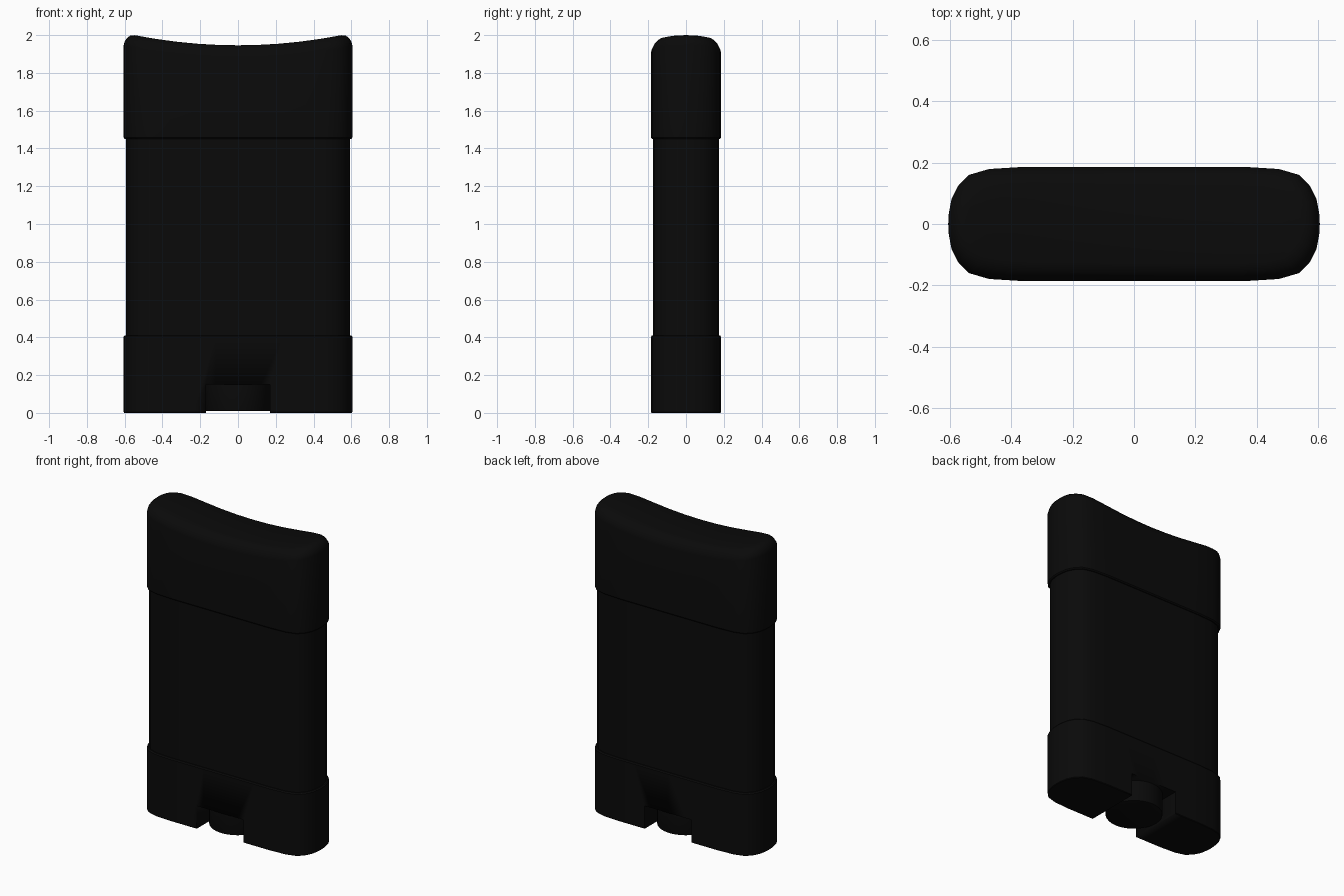
import bpy, bmesh, math

if "Cube" in bpy.data.objects:
    bpy.data.objects.remove(bpy.data.objects["Cube"])

black = bpy.data.materials.new("black_plastic")
black.diffuse_color = (0.003, 0.003, 0.003, 1)
black.use_nodes = True
black.node_tree.nodes["Principled BSDF"].inputs["Base Color"].default_value = black.diffuse_color

# quarter of the rounded cross-section, from the side (x max) to the middle
QUARTER = [(0.605, 0), (0.603, 0.035), (0.594, 0.082), (0.572, 0.125), (0.537, 0.16),
           (0.472, 0.179), (0.36, 0.186), (0.24, 0.186), (0.12, 0.186), (0, 0.186)]
HALF = QUARTER + [(-x, y) for x, y in QUARTER[-2::-1]]
OUTLINE = HALF + [(x, -y) for x, y in HALF[-2:0:-1]]
N, H = len(OUTLINE), len(HALF) - 1


def finish(name, bm):
    bmesh.ops.recalc_face_normals(bm, faces=bm.faces)
    me = bpy.data.meshes.new(name)
    bm.to_mesh(me)
    bm.free()
    ob = bpy.data.objects.new(name, me)
    bpy.context.collection.objects.link(ob)
    me.materials.append(black)
    bpy.ops.object.select_all(action='DESELECT')
    ob.select_set(True)
    bpy.context.view_layer.objects.active = ob
    bpy.ops.object.shade_smooth_by_angle(angle=math.radians(35))
    return ob


def loft(name, rings):
    """Stack outlines: each ring is (inset, height function of x)."""
    bm = bmesh.new()
    loops = []
    for inset, height in rings:
        sx, sy = 1 - inset / 0.605, 1 - inset / 0.186
        loops.append([bm.verts.new((x * sx, y * sy, height(x * sx))) for x, y in OUTLINE])
    for a, b in zip(loops, loops[1:]):
        for i in range(N):
            j = (i + 1) % N
            bm.faces.new((a[i], a[j], b[j], b[i]))
    # close both ends with strips running front to back
    for l in (loops[0], loops[-1]):
        for i in range(H):
            quad = [l[i], l[i + 1], l[N - i - 1], l[(N - i) % N]]
            bm.faces.new(list(dict.fromkeys(quad)))
    return finish(name, bm)


def flat(z):
    return lambda x: z


def saddle(drop):
    return lambda x: 1.946 + 0.18 * x * x - drop


# middle container
loft("body", [(0.012, flat(0.38)), (0.012, flat(1.48))])

# cap with dished top and rounded rim
loft("cap", [(0.006, flat(1.45)), (0, flat(1.457)), (0, saddle(0.065)), (0.004, saddle(0.048)),
             (0.014, saddle(0.028)), (0.033, saddle(0.008)), (0.06, saddle(0))])

# base collar with a slot cut through for the dial
base = loft("base", [(0.003, flat(0)), (0, flat(0.004)), (0, flat(0.403)), (0.006, flat(0.41))])
bm = bmesh.new()
bmesh.ops.create_cube(bm, size=1)
for v in bm.verts:
    v.co.x *= 0.34
    v.co.z = v.co.z * 0.25 + 0.025
cutter = finish("slot_cutter", bm)
cutter.hide_render = True
cutter.hide_viewport = True
mod = base.modifiers.new("slot", 'BOOLEAN')
mod.operation = 'DIFFERENCE'
mod.solver = 'EXACT'
mod.object = cutter

# twist dial in the slot
bm = bmesh.new()
bmesh.ops.create_cone(bm, cap_ends=True, segments=32, radius1=0.172, radius2=0.172, depth=0.145)
for v in bm.verts:
    v.co.z += 0.0825
rim = [e for e in bm.edges if all(v.co.z < 0.05 for v in e.verts)]
bmesh.ops.bevel(bm, geom=rim, offset=0.006, segments=2, affect='EDGES', profile=0.5)
finish("dial", bm)
